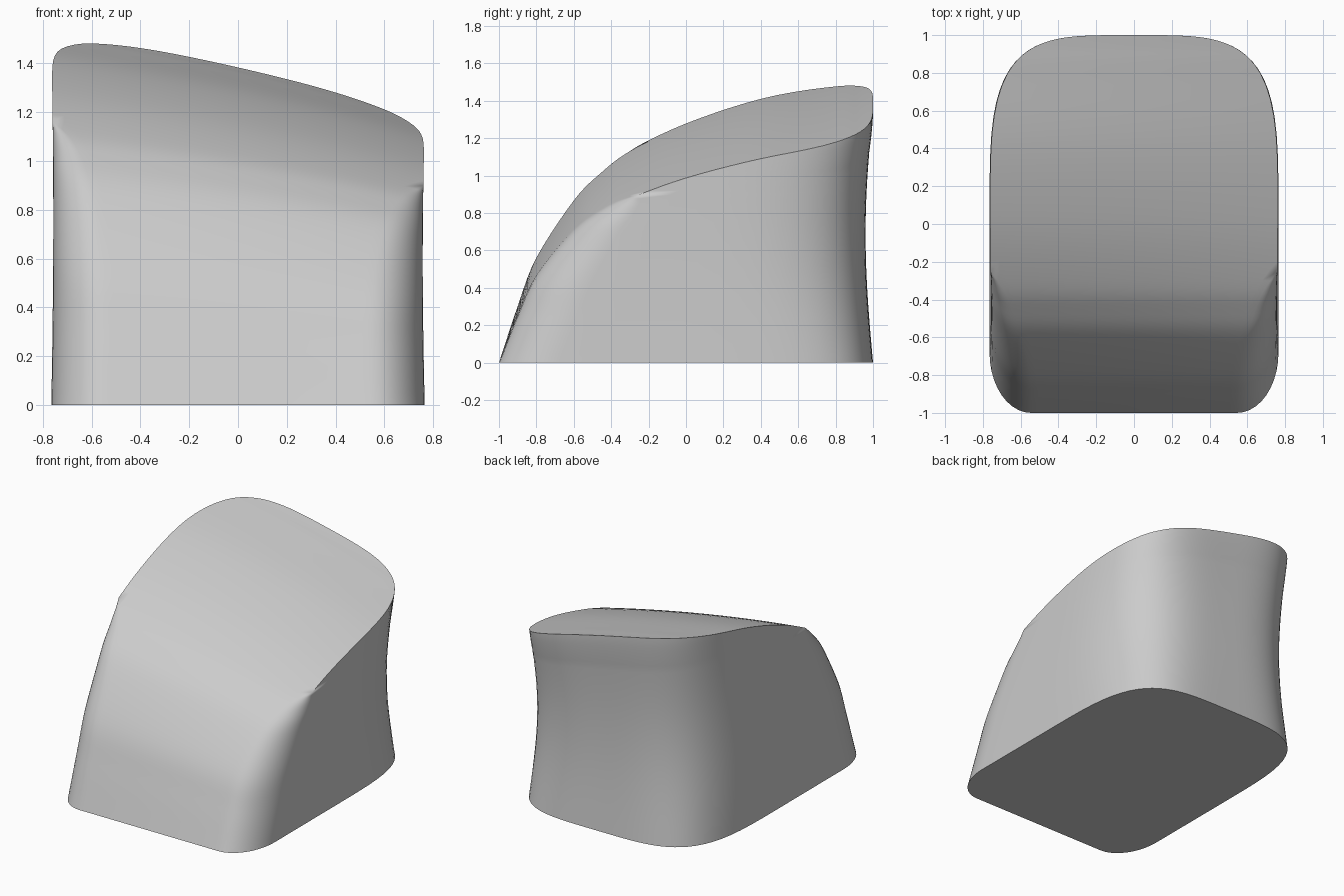
import bpy, bmesh, math

cube = bpy.data.objects.get("Cube")
if cube:
    bpy.data.objects.remove(cube)

HALF_WIDTH = 0.765
CORNER_X, CORNER_Y = 0.22, 0.32
CREASE_HEIGHT = 1.04
FRONT_STEPS, CORNER_STEPS, SIDE_STEPS, ROW_STEPS = 16, 10, 28, 5

# Centreline from the front foot up and over the top: (y, height)
PROFILE = [(-1, 0), (-0.9, 0.28), (-0.8, 0.52), (-0.6, 0.8), (-0.45, 0.935),
           (-0.3, 1.03), (0, 1.16), (0.4, 1.28), (0.8, 1.352), (0.93, 1.372),
           (0.98, 1.38), (0.998, 1.383)]


def smooth_path(points, steps):
    """Pass a smooth curve through the points."""
    ext = [tuple(2 * a - b for a, b in zip(points[0], points[1]))] + points
    ext.append(tuple(2 * a - b for a, b in zip(points[-1], points[-2])))
    path = []
    for i in range(1, len(ext) - 2):
        p, q, r, s = ext[i - 1:i + 3]
        for k in range(steps):
            t = k / steps
            path.append(tuple(
                b + 0.5 * t * (c - a + t * (2 * a - 5 * b + 4 * c - d
                                            + t * (3 * (b - c) + d - a)))
                for a, b, c, d in zip(p, q, r, s)))
    return path + [points[-1]]


def section(front, height):
    """Outline at one height: straight front, rounded corners, curved back."""
    waist = math.sin(math.pi * min(height / 1.38, 1))
    back = 1 - 0.04 * waist * (1 - max(front, 0))
    power = 4 - 0.6 * waist
    half = HALF_WIDTH - 0.008 * waist
    soft = math.sqrt(max(0, 1 - (height / CREASE_HEIGHT) ** 3))
    rx, ry = CORNER_X * soft, CORNER_Y * soft
    front = min(front, back - 0.001)

    def width(y):
        return half * max(0, 1 - max(0, y / back) ** power) ** (1 / power)

    right = [((width(front) - rx) * i / FRONT_STEPS, front)
             for i in range(FRONT_STEPS)]
    for i in range(CORNER_STEPS + 1):
        a = math.pi / 2 * i / CORNER_STEPS
        y = front + ry * (1 - math.cos(a))
        right.append((width(y) - rx * (1 - math.sin(a)), y))
    start = front + ry
    for i in range(1, SIDE_STEPS + 1):
        y = start + (back - start) * (1 - (1 - i / SIDE_STEPS) ** 4)
        right.append((width(y), y))
    outline = right + [(-x, y) for x, y in reversed(right[1:-1])]
    # The top falls away towards the left side
    return [(x, y, height * (1 - 0.165 * x - 0.04 * x * x)) for x, y in outline]


# Body lofted through the sections
bm = bmesh.new()
rows = [[bm.verts.new(co) for co in section(y, h)]
        for y, h in smooth_path(PROFILE, ROW_STEPS)]
for low, high in zip(rows, rows[1:]):
    for i in range(len(low)):
        j = (i + 1) % len(low)
        bm.faces.new((low[i], low[j], high[j], high[i]))
bm.faces.new(list(reversed(rows[0])))
bm.faces.new(rows[-1])
bmesh.ops.remove_doubles(bm, verts=bm.verts, dist=0.0002)
bmesh.ops.recalc_face_normals(bm, faces=bm.faces)
mesh = bpy.data.meshes.new("sloped_body")
bm.to_mesh(mesh)
bm.free()

body = bpy.data.objects.new("sloped_body", mesh)
bpy.context.collection.objects.link(body)

# Plain grey finish
grey = bpy.data.materials.new("light_grey")
grey.use_nodes = True
colour = (0.6, 0.6, 0.6, 1)
grey.diffuse_color = colour
grey.node_tree.nodes["Principled BSDF"].inputs["Base Color"].default_value = colour
mesh.materials.append(grey)

bpy.context.view_layer.objects.active = body
body.select_set(True)
bpy.ops.object.shade_smooth_by_angle(angle=math.radians(32))
